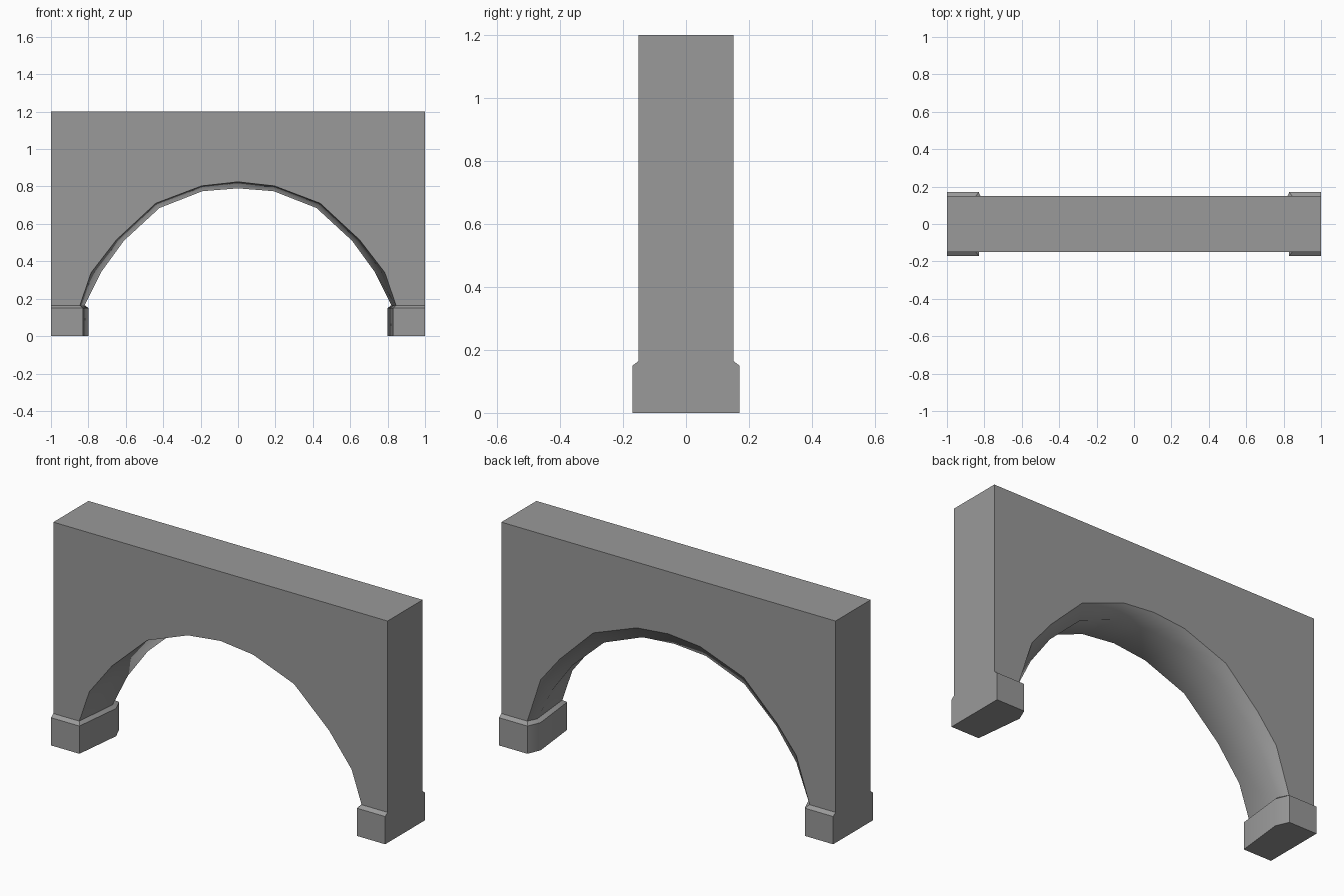
import bpy, bmesh

if "Cube" in bpy.data.objects:
    bpy.data.objects.remove(bpy.data.objects["Cube"])

# Right half of each opening outline (x, y, z): foot first, crown last
foot_front = [(.83, -.17, 0), (.83, -.17, .15)]
foot_ridge = [(.80, .10, 0), (.80, .10, .15)]
foot_back = [(.83, .17, 0), (.83, .17, .15)]
arch_front = [(.845, .165), (.785, .34), (.65, .515), (.44, .71), (.195, .803), (0, .825)]
arch_ridge = [(.82, .165), (.73, .345), (.61, .51), (.42, .685), (.19, .775), (0, .79)]
arch_back = [(.845, .165), (.765, .41), (.65, .553), (.45, .748), (.19, .845), (0, .863)]

bm = bmesh.new()


def path(foot, arch, y):
    """Full opening outline, right foot over the crown to the left foot."""
    half = foot + [(x, y, z) for x, z in arch]
    full = half + [(-x, yy, z) for x, yy, z in reversed(half[:-1])]
    return [bm.verts.new(p) for p in full]


def edge(sx, sy):
    """Outer vertical corner: foot, foot top, wall start, wall top."""
    pts = [(.17, 0), (.17, .15), (.15, .165), (.15, 1.2)]
    return [bm.verts.new((sx, sy * y, z)) for y, z in pts]


front = path(foot_front, arch_front, -.15)
ridge = path(foot_ridge, arch_ridge, .10)
back = path(foot_back, arch_back, .15)
fr, fl, br, bl = edge(1, -1), edge(-1, -1), edge(1, 1), edge(-1, 1)

# Underside of the arch and inner sides of the feet
for a, b in ((front, ridge), (ridge, back)):
    for i in range(len(a) - 1):
        bm.faces.new((a[i], a[i + 1], b[i + 1], b[i]))

# Front and back walls with foot faces and chamfers
for p, r, l in ((front, fr, fl), (back, br, bl)):
    bm.faces.new(p[2:-2] + [l[2], l[3], r[3], r[2]])
    for q, o in ((p, r), (p[::-1], l)):
        for i in range(2):
            bm.faces.new((q[i], q[i + 1], o[i + 1], o[i]))

# Ends, top and foot undersides
for f, b, k in ((fr, br, 0), (fl, bl, -1)):
    bm.faces.new(f + b[::-1])
    bm.faces.new((f[0], front[k], ridge[k], back[k], b[0]))
bm.faces.new((fr[3], br[3], bl[3], fl[3]))

bmesh.ops.recalc_face_normals(bm, faces=bm.faces[:])
# Keep outer corners crisp, let the arch underside blend over its ridge
ridge_edges = {frozenset((a, b)) for a, b in zip(ridge[2:-2], ridge[3:-2])}
for f in bm.faces:
    f.smooth = True
for e in bm.edges:
    if e.calc_face_angle(0) > .52 and frozenset(e.verts) not in ridge_edges:
        e.smooth = False

mesh = bpy.data.meshes.new("arch_wall")
bm.to_mesh(mesh)
bm.free()
arch = bpy.data.objects.new("arch_wall", mesh)
bpy.context.collection.objects.link(arch)

# Dark grey stone
stone = bpy.data.materials.new("dark_stone")
stone.diffuse_color = (.32, .32, .32, 1)
stone.use_nodes = True
stone.node_tree.nodes["Principled BSDF"].inputs["Base Color"].default_value = stone.diffuse_color
mesh.materials.append(stone)
